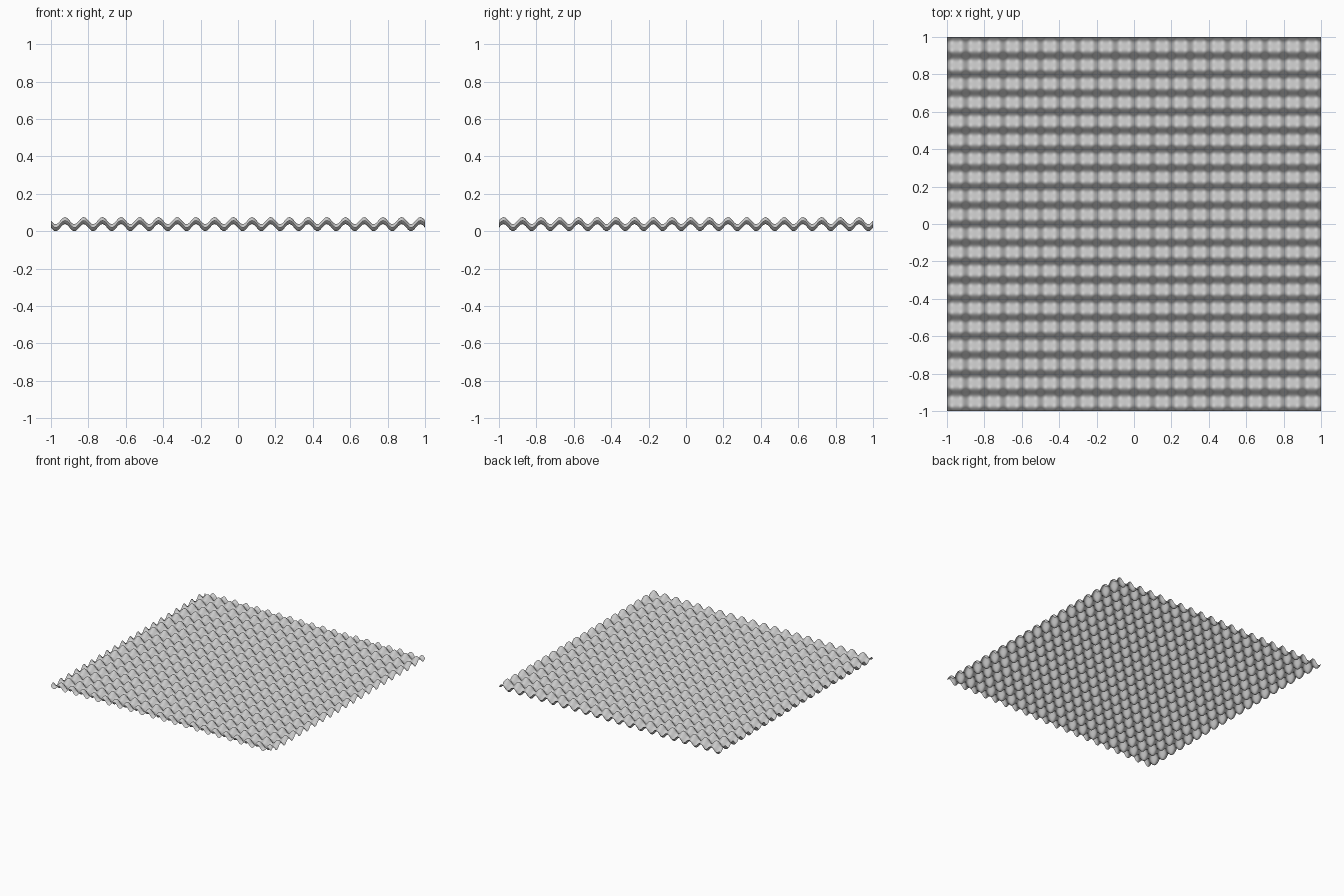
import bpy, bmesh, math

if "Cube" in bpy.data.objects:
    bpy.data.objects.remove(bpy.data.objects["Cube"])

# Egg-crate sheet: a fine grid displaced by two crossed sine waves
AMP = 0.0188         # height of each wave
WAVES = 10           # waves per unit
STEPS = 320          # grid divisions per side

bm = bmesh.new()
bmesh.ops.create_grid(bm, x_segments=STEPS, y_segments=STEPS, size=1.0)
k = 2 * math.pi * WAVES
for v in bm.verts:
    v.co.z = AMP * (2 - math.sin(k * v.co.x) + math.sin(k * v.co.y))
for f in bm.faces:
    f.smooth = True

# Stand the sheet on z = 0
low = min(v.co.z for v in bm.verts)
bmesh.ops.translate(bm, verts=bm.verts, vec=(0, 0, -low))

mesh = bpy.data.meshes.new("wavy_sheet")
bm.to_mesh(mesh)
bm.free()
bpy.context.collection.objects.link(bpy.data.objects.new("wavy_sheet", mesh))
